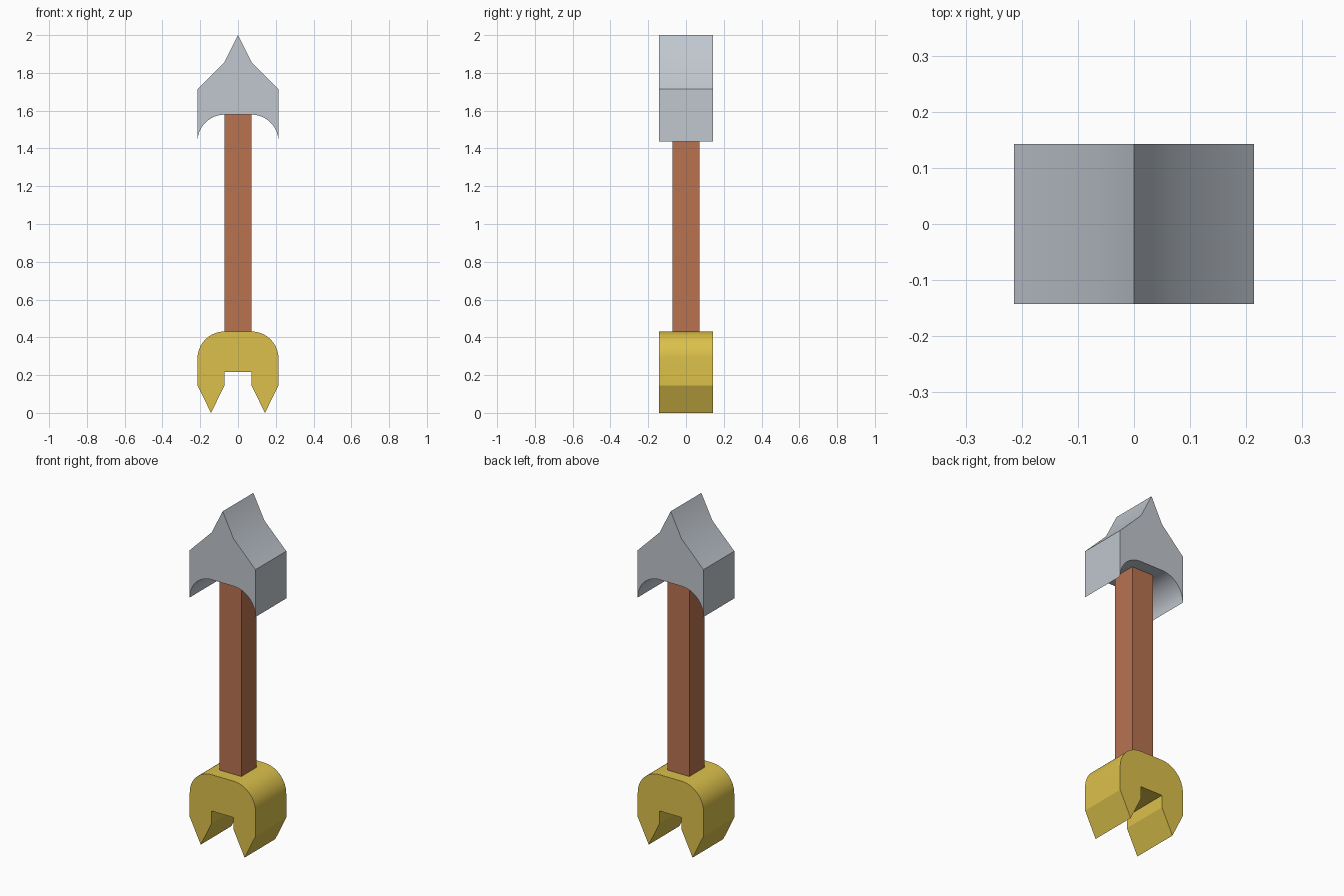
import bpy, bmesh
from math import sin, cos, pi, radians

if "Cube" in bpy.data.objects:
    bpy.data.objects.remove(bpy.data.objects["Cube"])

U = 1 / 7  # base module of the model


def material(name, rgb):
    mat = bpy.data.materials.new(name)
    mat.diffuse_color = (*rgb, 1)
    mat.use_nodes = True
    mat.node_tree.nodes["Principled BSDF"].inputs["Base Color"].default_value = mat.diffuse_color
    return mat


def arc(cx, cz, r, a0, a1, n=16):
    steps = [a0 + (a1 - a0) * i / n for i in range(n + 1)]
    return [(cx + r * cos(a), cz + r * sin(a)) for a in steps]


def mirrored(right):
    """Close a right-hand half outline with its mirror image."""
    return right + [(-x, z) for x, z in reversed(right) if x > 1e-6]


def extrude(name, outline, half_depth, mat=None):
    """Extrude an x-z outline symmetrically along y."""
    bm = bmesh.new()
    face = bm.faces.new([bm.verts.new((x, -half_depth, z)) for x, z in outline])
    geom = bmesh.ops.extrude_face_region(bm, geom=[face])["geom"]
    verts = [g for g in geom if isinstance(g, bmesh.types.BMVert)]
    bmesh.ops.translate(bm, verts=verts, vec=(0, 2 * half_depth, 0))
    bmesh.ops.recalc_face_normals(bm, faces=bm.faces)
    mesh = bpy.data.meshes.new(name)
    bm.to_mesh(mesh)
    bm.free()
    obj = bpy.data.objects.new(name, mesh)
    bpy.context.collection.objects.link(obj)
    if mat:
        mesh.materials.append(mat)
    bpy.ops.object.select_all(action='DESELECT')
    obj.select_set(True)
    bpy.context.view_layer.objects.active = obj
    bpy.ops.object.shade_smooth_by_angle(angle=radians(20))
    return obj


wood = material("wood", (0.48, 0.17, 0.08))
gold = material("gold", (0.71, 0.53, 0.07))
steel = material("steel", (0.53, 0.57, 0.62))

# Pointed head with a hollowed underside
head = [(0, 2), (0.5 * U, 13 * U), (1.5 * U, 12 * U)]
head += arc(0.5 * U, 1.436, U, 0, pi / 2)
extrude("arrow_head", mirrored(head), U, steel)

# Square shaft
extrude("shaft", mirrored([(0.5 * U, 0.431), (0.5 * U, 1.579)]), 0.5 * U, wood)

# Forked tail with rounded shoulders and two pointed prongs
tail = arc(0.5 * U, 0.288, U, pi / 2, 0)
tail += [(1.5 * U, 0.145), (U, 0), (0.5 * U, 0.145), (0.5 * U, 0.217)]
extrude("forked_tail", mirrored(tail), U, gold)
